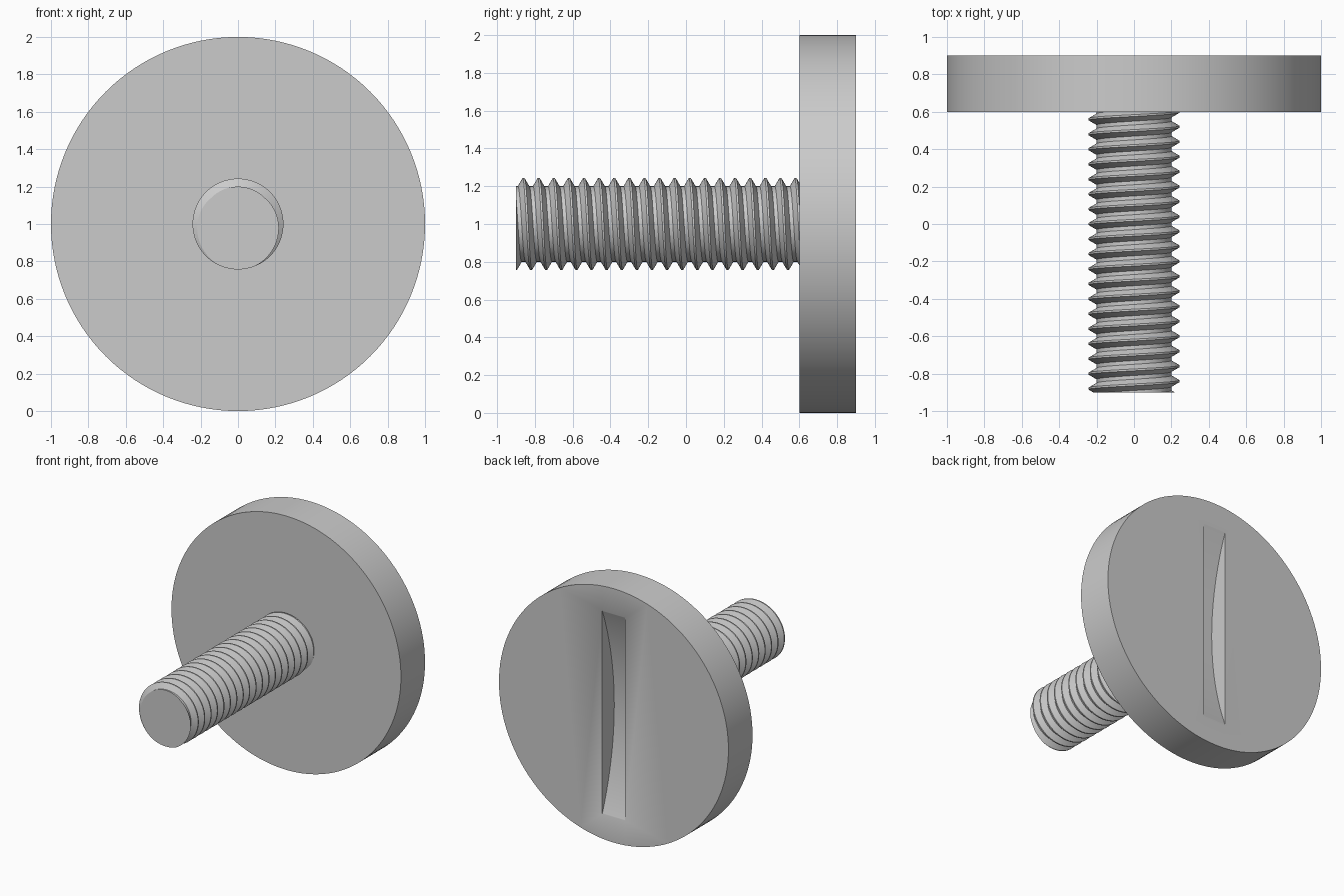
import bpy, bmesh, math
from mathutils import Matrix, Vector

cube = bpy.data.objects.get("Cube")
if cube:
    bpy.data.objects.remove(cube, do_unlink=True)

GREY = (0.6, 0.6, 0.6, 1)
steel = bpy.data.materials.new("grey_steel")
steel.use_nodes = True
steel.diffuse_color = GREY
steel.node_tree.nodes["Principled BSDF"].inputs["Base Color"].default_value = GREY

AXIS_Z = 1.0
FRONT, HEAD_FRONT, HEAD_BACK = -0.9, 0.6, 0.9


def make_object(name, bm):
    bmesh.ops.recalc_face_normals(bm, faces=bm.faces)
    mesh = bpy.data.meshes.new(name)
    bm.to_mesh(mesh)
    bm.free()
    mesh.materials.append(steel)
    obj = bpy.data.objects.new(name, mesh)
    bpy.context.collection.objects.link(obj)
    return obj


def cylinder(name, radius, depth, segments, centre, turn):
    bm = bmesh.new()
    bmesh.ops.create_cone(bm, cap_ends=True, segments=segments, radius1=radius,
                          radius2=radius, depth=depth,
                          matrix=Matrix.Translation(centre) @ turn)
    return make_object(name, bm)


def select_only(obj):
    bpy.ops.object.select_all(action="DESELECT")
    obj.select_set(True)
    bpy.context.view_layer.objects.active = obj


def smooth(obj):
    select_only(obj)
    bpy.ops.object.shade_smooth_by_angle(angle=math.radians(25))


# Round head
head = cylinder("head", 1.0, HEAD_BACK - HEAD_FRONT, 128,
                (0, (HEAD_FRONT + HEAD_BACK) / 2, AXIS_Z),
                Matrix.Rotation(math.pi / 2, 4, "X"))

# Driver slot: a disc-shaped cut with an arched floor
half_length, slot_depth, slot_width = 0.8, 0.15, 0.2
cut_radius = (half_length ** 2 + slot_depth ** 2) / (2 * slot_depth)
cutter = cylinder("slot_cutter", cut_radius, slot_width, 256,
                  (0, HEAD_BACK - slot_depth + cut_radius, AXIS_Z),
                  Matrix.Rotation(math.pi / 2, 4, "Y"))
cutter.hide_render = True
slot = head.modifiers.new("slot", "BOOLEAN")
slot.operation = "DIFFERENCE"
slot.solver = "EXACT"
slot.object = cutter
select_only(head)
bpy.ops.object.modifier_apply(modifier=slot.name)
bpy.data.objects.remove(cutter, do_unlink=True)
smooth(head)

# Threaded shaft: a thread profile swept along a right-hand helix
PITCH, ROOT, CREST, STEPS = 0.08, 0.2, 0.243, 64
profile = [(-PITCH / 16, CREST), (PITCH / 16, CREST),
           (PITCH * 3 / 8, ROOT), (PITCH * 5 / 8, ROOT)]
top_crest = -0.86
bm = bmesh.new()
rows = []
for turn in range(-3, 22):
    for offset, radius in profile:
        row = []
        for i in range(STEPS):
            a = math.tau * i / STEPS
            y = top_crest + PITCH * (turn + i / STEPS) + offset
            row.append(bm.verts.new((radius * math.sin(a), y,
                                     AXIS_Z + radius * math.cos(a))))
        rows.append(row)

# The last column joins the first column one turn further on
n = len(profile)
for m in range(len(rows) - n - 1):
    for i in range(STEPS):
        j, lead = (i + 1, 0) if i + 1 < STEPS else (0, n)
        bm.faces.new((rows[m][i], rows[m + 1][i],
                      rows[m + 1 + lead][j], rows[m + lead][j]))

# Trim both ends flat and cap them
for y, side in ((FRONT, -1), (HEAD_FRONT + 0.02, 1)):
    cut = bmesh.ops.bisect_plane(bm, geom=bm.verts[:] + bm.edges[:] + bm.faces[:],
                                 plane_co=Vector((0, y, 0)),
                                 plane_no=Vector((0, side, 0)), clear_outer=True)
    rim = [e for e in cut["geom_cut"] if isinstance(e, bmesh.types.BMEdge)]
    bmesh.ops.contextual_create(bm, geom=rim)
bmesh.ops.delete(bm, geom=[v for v in bm.verts if not v.link_faces], context="VERTS")
shaft = make_object("threaded_shaft", bm)
smooth(shaft)
